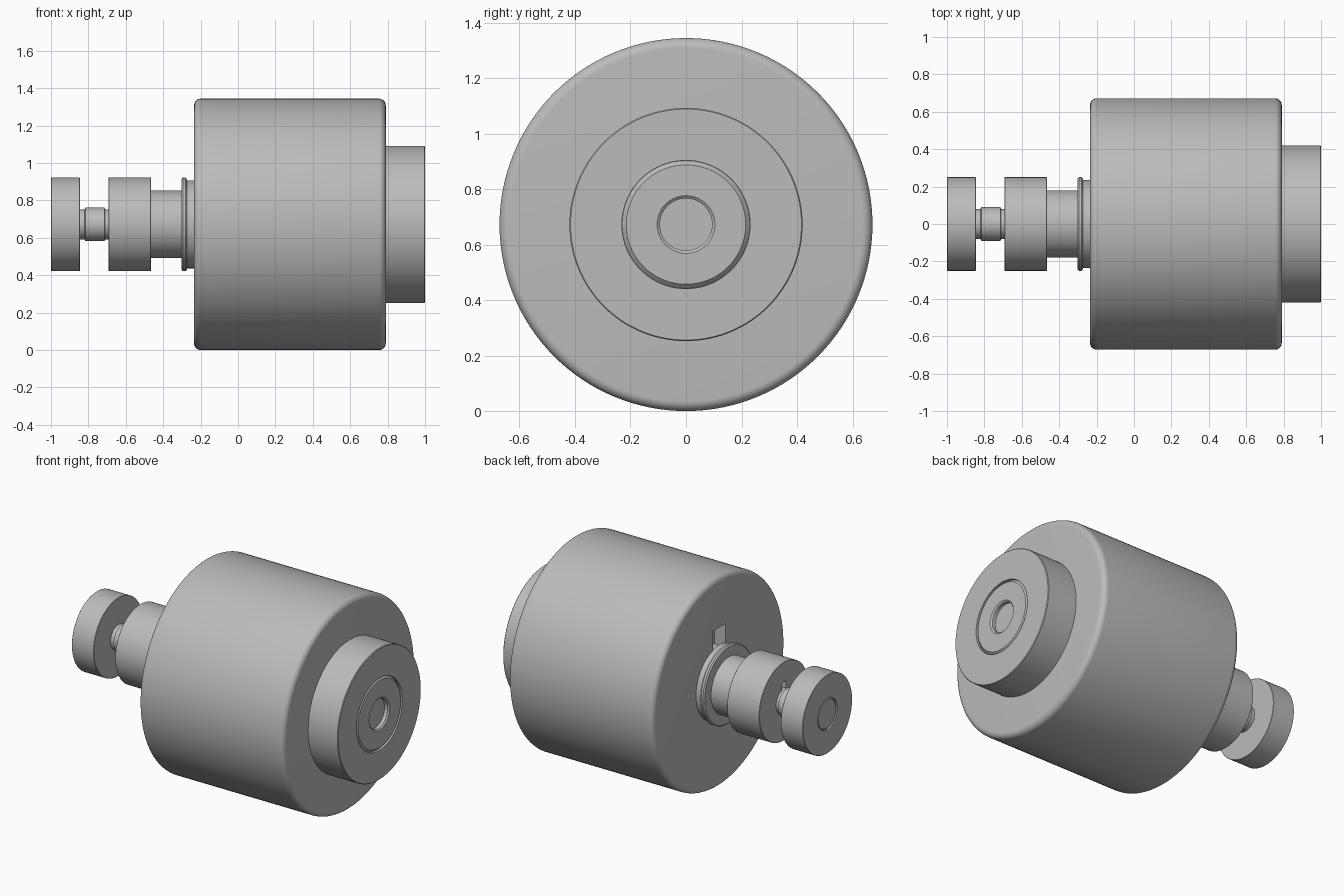
import bpy, math
from math import sin, cos, pi

cube = bpy.data.objects.get("Cube")
if cube:
    bpy.data.objects.remove(cube, do_unlink=True)

AXIS_Z = 0.672
SEGMENTS = 128

grey = bpy.data.materials.new("machined grey")
grey.use_nodes = True
GREY = (0.5, 0.5, 0.5, 1)
grey.diffuse_color = GREY
grey.node_tree.nodes["Principled BSDF"].inputs["Base Color"].default_value = GREY


def lathe(name, profile):
    """Spin (x, radius) points about the horizontal axis and cap both ends."""
    verts, faces = [], []
    for x, r in profile:
        for i in range(SEGMENTS):
            a = 2 * pi * i / SEGMENTS
            verts.append((x, r * cos(a), r * sin(a)))
    for k in range(len(profile) - 1):
        for i in range(SEGMENTS):
            j = (i + 1) % SEGMENTS
            a, b = k * SEGMENTS, (k + 1) * SEGMENTS
            faces.append((a + i, b + i, b + j, a + j))
    last = (len(profile) - 1) * SEGMENTS
    faces.append(tuple(range(SEGMENTS)))
    faces.append(tuple(last + i for i in reversed(range(SEGMENTS))))
    mesh = bpy.data.meshes.new(name)
    mesh.from_pydata(verts, [], [f[::-1] for f in faces])
    mesh.materials.append(grey)
    obj = bpy.data.objects.new(name, mesh)
    obj.location.z = AXIS_Z
    bpy.context.collection.objects.link(obj)
    return obj


def select(obj):
    bpy.ops.object.select_all(action="DESELECT")
    obj.select_set(True)
    bpy.context.view_layer.objects.active = obj


def smooth(obj):
    select(obj)
    bpy.ops.object.shade_smooth_by_angle(angle=math.radians(30))


def disc(x0, x1, r, c=0.004):
    """Plain cylinder profile with tiny edge chamfers."""
    return [(x0, r - c), (x0 + c, r), (x1 - c, r), (x1, r - c)]


def cut_slot(obj, x, depth, width, low, high):
    """Cut a square keyway above the axis into the face at x."""
    bpy.ops.mesh.primitive_cube_add(size=1, location=(x, 0, AXIS_Z + (low + high) / 2))
    cutter = bpy.context.object
    cutter.scale = (2 * depth, width, high - low)
    cutter.hide_render = True
    mod = obj.modifiers.new("slot", "BOOLEAN")
    mod.operation = "DIFFERENCE"
    mod.solver = "EXACT"
    mod.object = cutter
    select(obj)
    bpy.ops.object.modifier_apply(modifier="slot")
    bpy.data.objects.remove(cutter, do_unlink=True)


# Large drum with rounded rims
LEFT, RIGHT, R, F = -0.235, 0.79, 0.672, 0.036
arc = [i * pi / 16 for i in range(9)]
drum_profile = [(LEFT + F - F * cos(a), R - F + F * sin(a)) for a in arc]
drum_profile += [(RIGHT - F + F * sin(a), R - F + F * cos(a)) for a in arc]
drum = lathe("drum", drum_profile)
cut_slot(drum, LEFT, 0.08, 0.13, 0.2, 0.35)

# Hub ring on the right, with a chamfered bearing set into its bore
hub = lathe("hub", [(0.78, 0.42), (0.996, 0.42), (1.0, 0.416),
                    (1.0, 0.231), (0.98, 0.231)])
bearing = lathe("bearing", [(0.97, 0.23), (0.985, 0.23), (1.0, 0.215), (1.0, 0.104),
                            (0.992, 0.094), (0.93, 0.094)])
# Open the hub behind the bearing so the centre hole stays clear
hub_bore = lathe("hub_bore_cutter", [(0.9, 0.15), (1.05, 0.15)])
mod = hub.modifiers.new("bore", "BOOLEAN")
mod.solver = "EXACT"
mod.object = hub_bore
select(hub)
bpy.ops.object.modifier_apply(modifier="bore")
bpy.data.objects.remove(hub_bore, do_unlink=True)

# Collar, retaining ring and neck on the left
collar = lathe("collar", disc(-0.285, -0.225, 0.235))
ring = lathe("retaining_ring", disc(-0.303, -0.273, 0.25, 0.008))
neck = lathe("neck", [(-0.48, 0.18), (-0.23, 0.18)])

# Flange with a small keyway, thin spindle and end knob
flange = lathe("flange", disc(-0.693, -0.465, 0.25, 0.002))
cut_slot(flange, -0.693, 0.03, 0.04, 0.06, 0.125)
spindle = lathe("spindle", [(-0.86, 0.08), (-0.82, 0.08), (-0.816, 0.09),
                            (-0.714, 0.09), (-0.71, 0.08), (-0.66, 0.08)])
knob = lathe("knob", disc(-1.0, -0.845, 0.25, 0.002)[::-1]
             + [(-1.0, 0.1), (-0.99, 0.1)])
knob.data.flip_normals()
spindle_end = lathe("spindle_end", [(-0.998, 0.09), (-0.99, 0.098), (-0.98, 0.098)])

for part in (drum, hub, bearing, collar, ring, neck, flange, spindle, knob, spindle_end):
    smooth(part)
